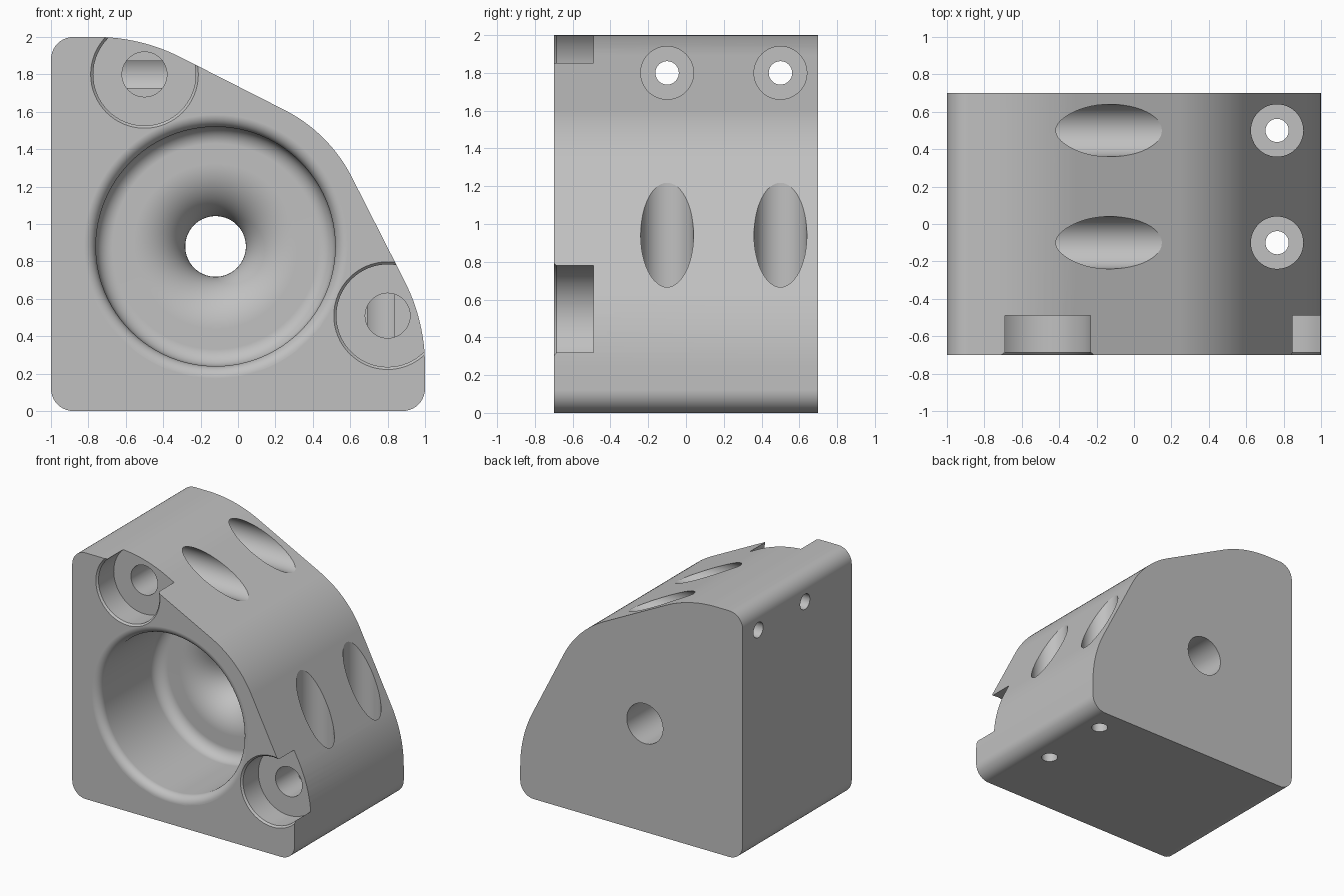
import bpy, bmesh
from math import sin, cos, tan, pi
from mathutils import Vector

default = bpy.data.objects.get("Cube")
if default:
    bpy.data.objects.remove(default, do_unlink=True)

grey = bpy.data.materials.new("plain grey")
grey.use_nodes = True
colour = (0.53, 0.53, 0.53, 1)
grey.diffuse_color = colour
grey.node_tree.nodes["Principled BSDF"].inputs["Base Color"].default_value = colour

HALF = 0.7                      # half the depth of the block
BORE_X, BORE_Z = -0.12, 0.88    # axis of the main bore


def make_object(name, bm):
    bmesh.ops.recalc_face_normals(bm, faces=bm.faces[:])
    mesh = bpy.data.meshes.new(name)
    bm.to_mesh(mesh)
    bm.free()
    mesh.materials.append(grey)
    obj = bpy.data.objects.new(name, mesh)
    bpy.context.collection.objects.link(obj)
    return obj


def rounded_outline(corners):
    """Replace each (x, z, radius, steps) corner with a tangent arc."""
    points = []
    for i, (x, z, radius, steps) in enumerate(corners):
        here = Vector((x, z))
        to_prev = (Vector(corners[i - 1][:2]) - here).normalized()
        to_next = (Vector(corners[(i + 1) % len(corners)][:2]) - here).normalized()
        half = to_prev.angle(to_next) / 2
        inward = (to_prev + to_next).normalized()
        centre = here + inward * radius / sin(half)
        side = (to_next - to_prev).normalized()
        sweep = pi / 2 - half
        for k in range(steps + 1):
            a = sweep * (2 * k / steps - 1)
            points.append(centre + radius * (side * sin(a) - inward * cos(a)))
    return points


def arc(r, t, radius, start, end, steps=10):
    """Arc in the (radius, distance along axis) plane."""
    angles = [start + (end - start) * k / steps for k in range(steps + 1)]
    return [(r + radius * cos(a), t + radius * sin(a)) for a in angles]


def turned_cutter(name, profile, location, axis, sides=64):
    """Solid of revolution used to cut a hole."""
    bm = bmesh.new()
    turn = Vector((0, 0, 1)).rotation_difference(Vector(axis))
    rings = []
    for r, t in profile:
        ring = []
        for k in range(sides):
            a = 2 * pi * k / sides
            p = turn @ Vector((r * cos(a), r * sin(a), t))
            ring.append(bm.verts.new(p + Vector(location)))
        rings.append(ring)
    for low, high in zip(rings, rings[1:]):
        for k in range(sides):
            n = (k + 1) % sides
            bm.faces.new((low[k], low[n], high[n], high[k]))
    bm.faces.new(rings[0])
    bm.faces.new(rings[-1])
    obj = make_object(name, bm)
    obj.hide_render = True
    return obj


# Block: rounded outline extruded front to back
outline = rounded_outline([
    (-1, 0, 0.12, 10), (1, 0, 0.12, 10), (1, 0.48, 1.0, 12),
    (0.488, 1.488, 0.82, 24), (-0.52, 2, 1.0, 12), (-1, 2, 0.12, 10)])
bm = bmesh.new()
front = bm.faces.new([bm.verts.new((p.x, -HALF, p.y)) for p in outline])
back = bmesh.ops.extrude_face_region(bm, geom=[front])["geom"]
bmesh.ops.translate(bm, vec=(0, 2 * HALF, 0),
                    verts=[v for v in back if isinstance(v, bmesh.types.BMVert)])
block = make_object("clamp_block", bm)

cutters = []

# Main bore: rounded mouth, filleted floor, flared exit hole
LIP, FLOOR, FILLET, FLARE, HOLE = 0.065, 0.05, 0.09, 0.28, 0.162
bore = [(0.64 + LIP, -HALF - 0.1)]
bore += arc(0.64 + LIP, -HALF + LIP, LIP, 1.5 * pi, pi)
bore += arc(0.64 - FILLET, FLOOR - FILLET, FILLET, 0, pi / 2)
bore += arc(HOLE + FLARE, FLOOR + FLARE, FLARE, 1.5 * pi, pi, 16)
bore += [(HOLE, HALF + 0.1)]
cutters.append(turned_cutter("bore_cutter", bore, (BORE_X, 0, BORE_Z), (0, 1, 0), 96))

# Front screw seats: wide recess with a blind hole behind it
seat = [(0.288, -HALF - 0.1), (0.288, -HALF), (0.274, -HALF + 0.014),
        (0.274, -0.49), (0.12, -0.49), (0.12, -0.22)]
for x, z in ((-0.5, 1.8), (0.8, 0.51)):
    cutters.append(turned_cutter("seat_cutter", seat, (x, 0, z), (0, 1, 0)))

# Counterbored cross holes: one pair sideways, one pair downwards
for y in (-0.1, 0.5):
    for start, seat_at, location, axis in (
            (-1.2, -0.75, (0, y, 1.8), (1, 0, 0)),
            (-0.2, 0.25, (0.765, y, 0), (0, 0, 1))):
        hole = [(0.062, start), (0.062, seat_at), (0.14, seat_at), (0.14, 2.2)]
        cutters.append(turned_cutter("cross_hole_cutter", hole, location, axis, 48))

# Cut everything, then discard the cutters
bpy.context.view_layer.objects.active = block
block.select_set(True)
for cutter in cutters:
    cut = block.modifiers.new("cut", 'BOOLEAN')
    cut.operation = 'DIFFERENCE'
    cut.solver = 'EXACT'
    cut.object = cutter
    bpy.ops.object.modifier_apply(modifier=cut.name)
    bpy.data.objects.remove(cutter, do_unlink=True)

# Smooth curved walls while keeping hard edges and flat faces crisp
bpy.ops.object.select_all(action='DESELECT')
block.select_set(True)
bpy.ops.object.shade_smooth_by_angle(angle=pi / 7)
weighted = block.modifiers.new("weighted normals", 'WEIGHTED_NORMAL')
weighted.keep_sharp = True
